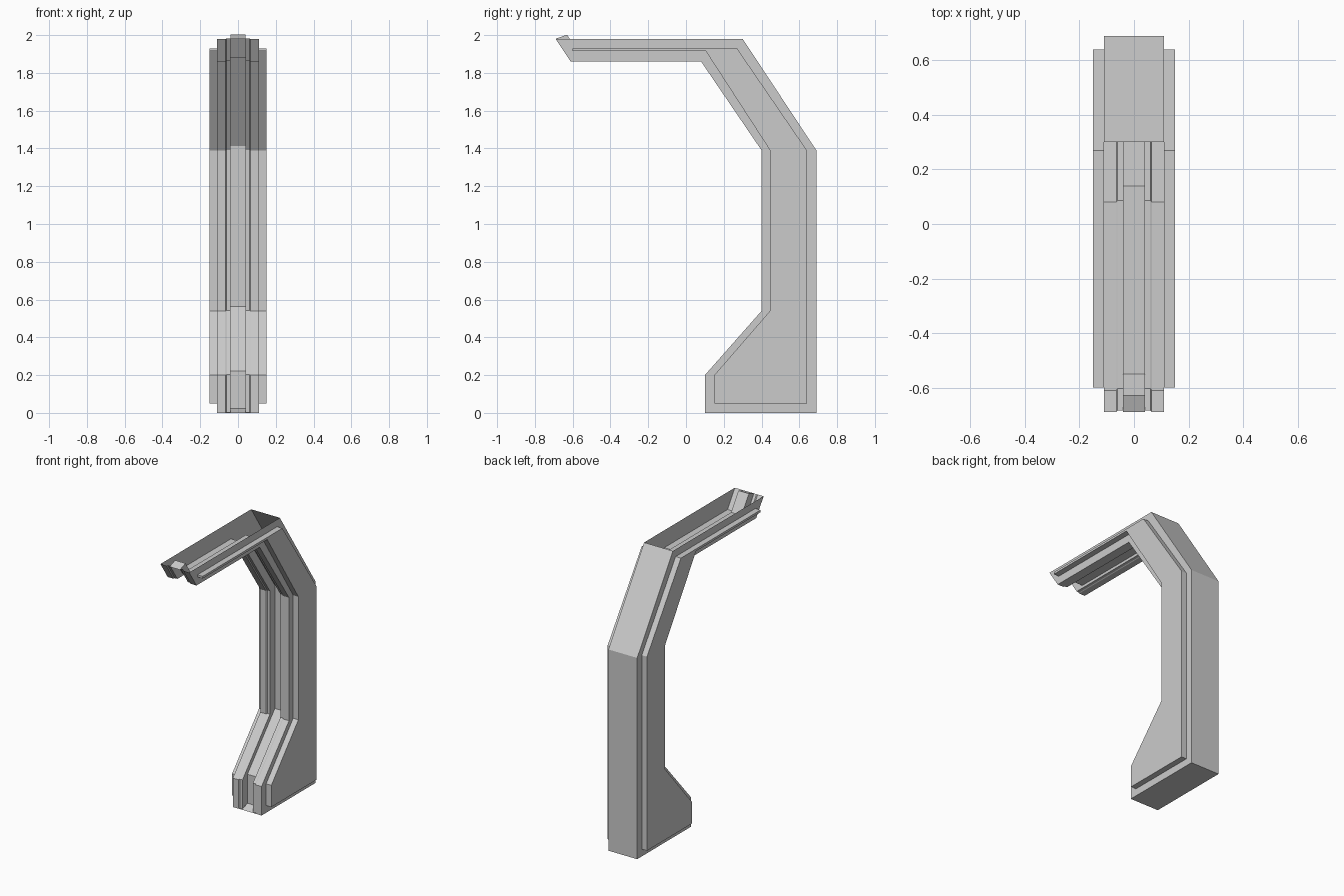
import bpy
import bmesh

cube = bpy.data.objects.get("Cube")
if cube:
    bpy.data.objects.remove(cube, do_unlink=True)

grey = bpy.data.materials.new("light_grey")
grey.use_nodes = True
grey.diffuse_color = (0.6, 0.6, 0.6, 1)
grey.node_tree.nodes["Principled BSDF"].inputs["Base Color"].default_value = (0.6, 0.6, 0.6, 1)

# Side outlines as (y, z): front edge runs from foot to arm tip
FRONT = [(0.10, 0), (0.10, 0.20), (0.40, 0.54), (0.40, 1.39),
         (0.08, 1.86), (-0.61, 1.86), (-0.69, 1.98)]
BACK = [(0.30, 1.98), (0.69, 1.39), (0.69, 0)]
PLATE = [(0.15, 0.05), (0.15, 0.20), (0.445, 0.54), (0.445, 1.39),
         (0.105, 1.915), (-0.60, 1.915), (-0.60, 1.93), (0.27, 1.93),
         (0.64, 1.39), (0.64, 0.05)]
HALF = 0.11
STEP = (0.006, 0.003)
CHANNEL = (0.06, 0.022)


def finish(bm, name):
    bmesh.ops.remove_doubles(bm, verts=bm.verts, dist=0.0002)
    bmesh.ops.recalc_face_normals(bm, faces=bm.faces)
    mesh = bpy.data.meshes.new(name)
    bm.to_mesh(mesh)
    bm.free()
    mesh.materials.append(grey)
    obj = bpy.data.objects.new(name, mesh)
    bpy.context.collection.objects.link(obj)
    return obj


def face(bm, points):
    return bm.faces.new([bm.verts.new(p) for p in points])


def line(x, shift):
    return [(x, y + shift[0], z + shift[1]) for y, z in FRONT]


def strip(bm, a, b):
    for i in range(len(a) - 1):
        face(bm, (a[i], a[i + 1], b[i + 1], b[i]))


# Frame shell: stepped front with a central channel, open along the arm top
bm = bmesh.new()
half = [(HALF, (0, 0)), (0.065, (0, 0)), (0.06, STEP), (0.04, STEP), (0.04, CHANNEL)]
stations = [(-x, s) for x, s in half] + half[::-1]
lines = [line(x, s) for x, s in stations]
for a, b in zip(lines, lines[1:]):
    strip(bm, a, b)

# Lips joining the channel ends to the foot and the arm tip
for y, z in (FRONT[0], FRONT[-1]):
    dy, dz = y + CHANNEL[0], z + CHANNEL[1]
    face(bm, [(-0.04, y, z), (0.04, y, z), (0.04, dy, dz), (-0.04, dy, dz)])

# Side walls, then back and underside
for x in (-HALF, HALF):
    face(bm, [(x, y, z) for y, z in FRONT + BACK])
rear = BACK + [FRONT[0]]
strip(bm, [(-HALF, y, z) for y, z in rear], [(HALF, y, z) for y, z in rear])
finish(bm, "frame_shell")

# Raised plates on both sides
for name, side in (("left_plate", 1), ("right_plate", -1)):
    bm = bmesh.new()
    base = face(bm, [(side * HALF, y, z) for y, z in PLATE])
    out = bmesh.ops.extrude_face_region(bm, geom=[base])["geom"]
    moved = [v for v in out if isinstance(v, bmesh.types.BMVert)]
    bmesh.ops.translate(bm, verts=moved, vec=(side * 0.04, 0, 0))
    finish(bm, name)
